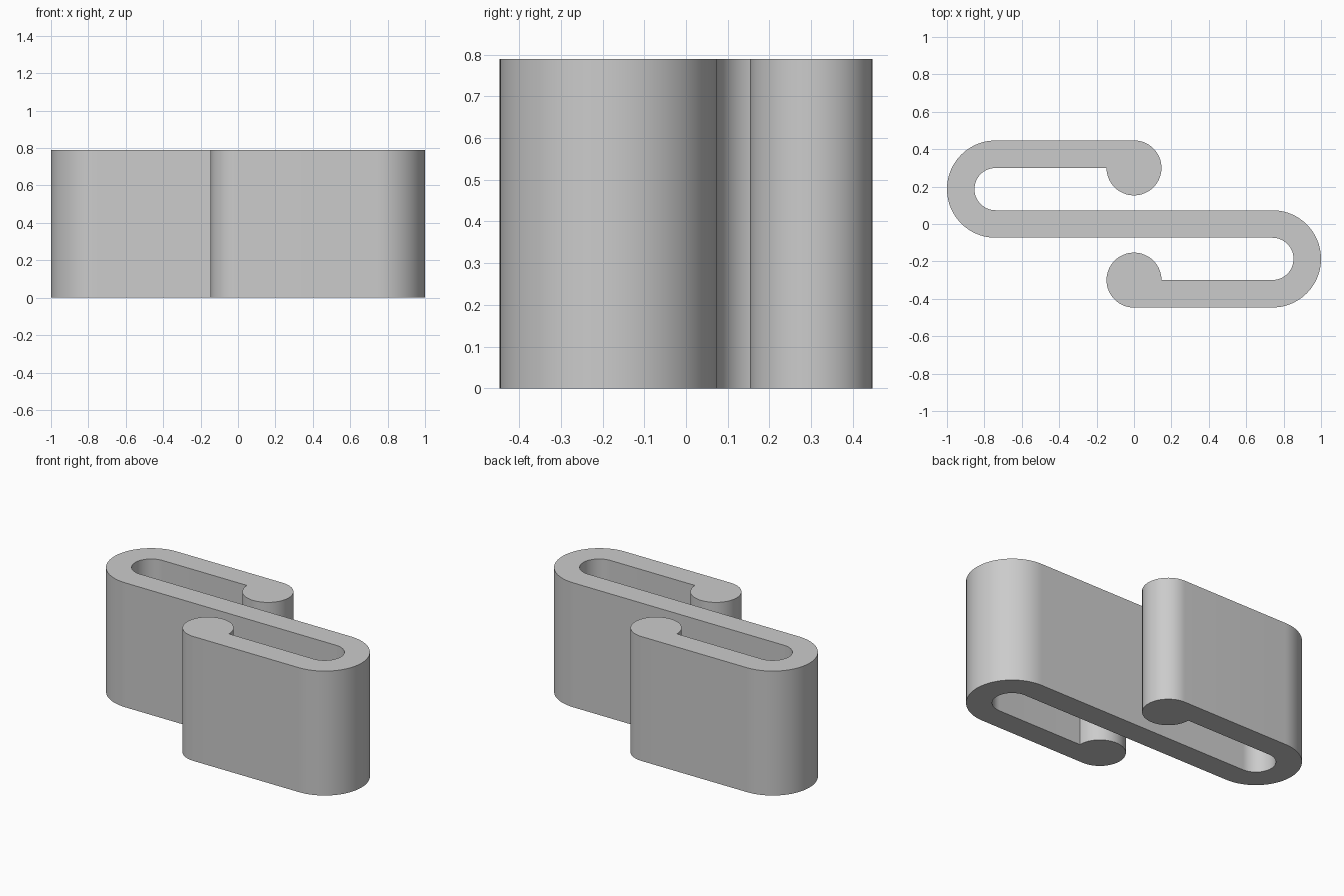
import bpy
import bmesh
from math import cos, sin, radians

cube = bpy.data.objects.get("Cube")
if cube:
    bpy.data.objects.remove(cube, do_unlink=True)

HEIGHT = 0.79
BAND = 0.147            # strip thickness, also the radius of the rounded tips
OUTER = 0.26            # outer radius of the end bends
TIP_Y = 0.30
BEND_X = 1 - OUTER
BEND_Y = OUTER - BAND / 2


def arc(cx, cy, radius, start, end, steps):
    """Points along an arc, angles in degrees."""
    angles = [radians(start + (end - start) * i / steps) for i in range(steps + 1)]
    return [(cx + radius * cos(a), cy + radius * sin(a)) for a in angles]


# Half of the S outline: rounded tip, outer bend, opposite inner bend
half = arc(0, TIP_Y, BAND, 180, 450, 48)
half += arc(-BEND_X, BEND_Y, OUTER, 90, 270, 48)
half += arc(BEND_X, -BEND_Y, OUTER - BAND, 90, -90, 32)

# The other half is the same outline turned half a revolution
outline = half + [(-x, -y) for x, y in half]

# Extrude the outline upward
bm = bmesh.new()
base = bm.faces.new([bm.verts.new((x, y, 0)) for x, y in outline])
top = bmesh.ops.extrude_face_region(bm, geom=[base], use_keep_orig=True)
top_verts = [g for g in top["geom"] if isinstance(g, bmesh.types.BMVert)]
bmesh.ops.translate(bm, verts=top_verts, vec=(0, 0, HEIGHT))
bmesh.ops.recalc_face_normals(bm, faces=bm.faces)
mesh = bpy.data.meshes.new("s_hook_clip")
bm.to_mesh(mesh)
bm.free()

clip = bpy.data.objects.new("s_hook_clip", mesh)
bpy.context.collection.objects.link(clip)

# Plain grey material
grey = bpy.data.materials.new("light_grey")
grey.use_nodes = True
color = (0.6, 0.6, 0.6, 1)
grey.diffuse_color = color
grey.node_tree.nodes["Principled BSDF"].inputs["Base Color"].default_value = color
mesh.materials.append(grey)

# Smooth bends with crisp rims
bpy.ops.object.select_all(action="DESELECT")
clip.select_set(True)
bpy.context.view_layer.objects.active = clip
bpy.ops.object.shade_smooth_by_angle(angle=radians(30))
